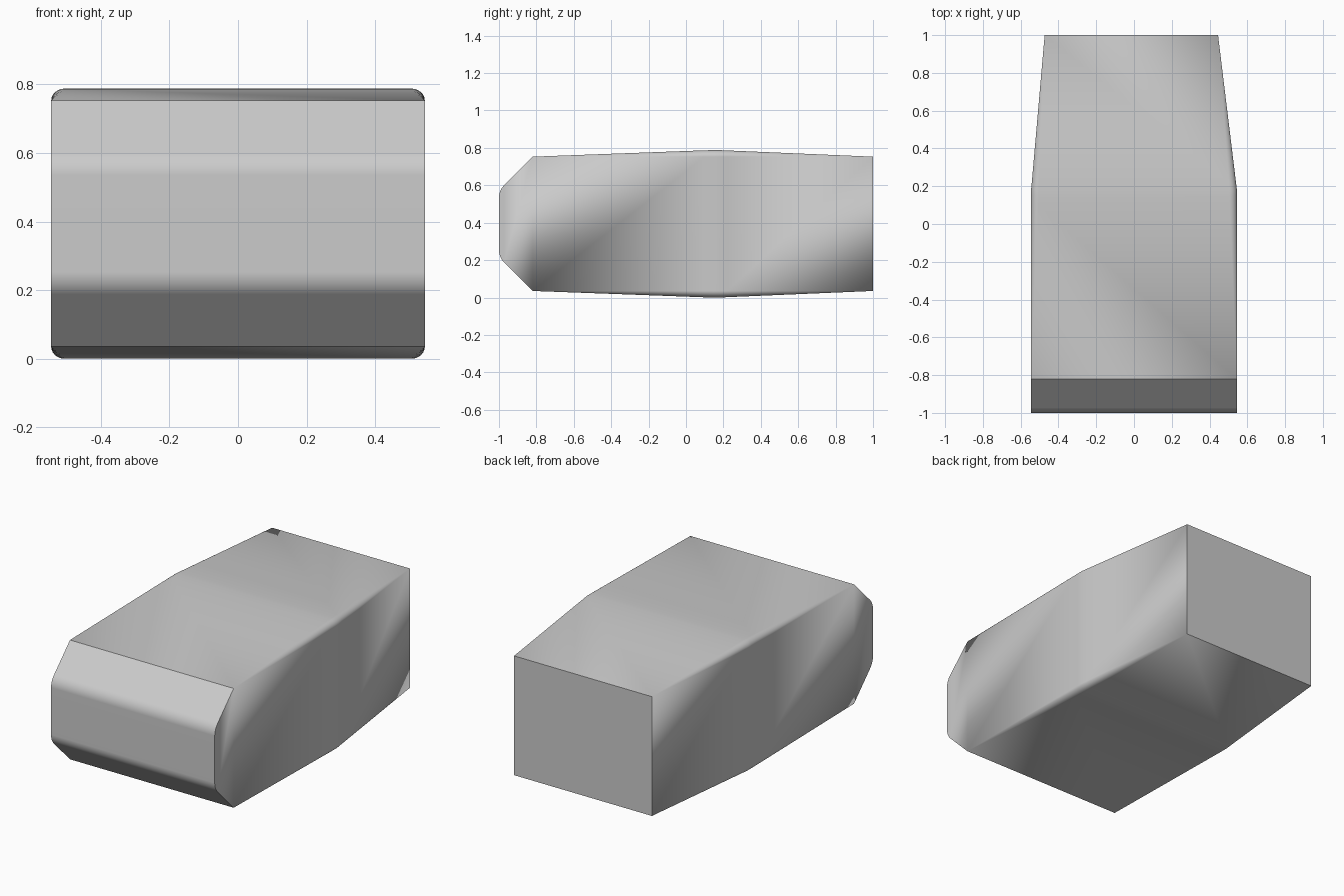
import bpy, bmesh, math

old = bpy.data.objects.get("Cube")
if old:
    bpy.data.objects.remove(old, do_unlink=True)

LOW, HIGH = 0.035, 0.753      # side wall limits
CROWN, ROUND = 0.035, 0.04    # swell of top and bottom, width of edge rounding
MID = (LOW + HIGH) / 2
STEPS = 6


def half_ring(half_height, crown):
    """Offsets from the left wall up and over, as (inset, height)."""
    pts = []
    for i in range(STEPS + 1):
        a = math.pi / 2 * i / STEPS
        pts.append((ROUND * crown * (1 - math.cos(a)),
                    half_height + CROWN * crown * math.sin(a)))
    return pts


def section(bm, y, left, right, half_height, crown):
    """One closed cross-section of the body."""
    arc = half_ring(half_height, crown)
    co = [(left - d, MID + h) for d, h in arc]
    co += [(right + d, MID + h) for d, h in reversed(arc)]
    co += [(right + d, MID - h) for d, h in arc]
    co += [(left - d, MID - h) for d, h in reversed(arc)]
    return [bm.verts.new((x, y, z)) for x, z in co]


# Stations from nose to tail: y, left x, right x, half height of wall, crown
full = (HIGH - LOW) / 2
W = 0.545
stations = []
# rounded corner between nose face and 45 degree chamfer
nose_len = 0.18
tangent = 0.038
radius = tangent / math.tan(math.pi / 8)
flat = full - nose_len - tangent
for i in range(5):
    a = math.pi / 4 * i / 4
    stations.append((-1 + radius * (1 - math.cos(a)), W, -W,
                     flat + radius * math.sin(a), 0))
# swelling body, bend and tapering tail
stations += [(-1 + nose_len, W, -W, full, 0),
             (0.10, W, -W, full, 0.97),
             (0.15, W, -W, full, 1),
             (0.18, W, -W, full, 0.995),
             (0.22, W - 0.005, -W + 0.004, full, 0.95),
             (1.0, 0.445, -0.473, full, 0)]

bm = bmesh.new()
rings = [section(bm, *s) for s in stations]
for a, b in zip(rings, rings[1:]):
    n = len(a)
    for i in range(n):
        j = (i + 1) % n
        bm.faces.new((a[i], a[j], b[j], b[i]))
bm.faces.new(rings[0])
bm.faces.new(rings[-1])
bmesh.ops.remove_doubles(bm, verts=bm.verts, dist=0.0001)
bmesh.ops.recalc_face_normals(bm, faces=bm.faces)

mesh = bpy.data.meshes.new("body_block")
bm.to_mesh(mesh)
bm.free()
body = bpy.data.objects.new("body_block", mesh)
bpy.context.collection.objects.link(body)

# Single plain grey
grey = bpy.data.materials.new("plain_grey")
grey.use_nodes = True
colour = (0.6, 0.6, 0.6, 1)
grey.diffuse_color = colour
grey.node_tree.nodes["Principled BSDF"].inputs["Base Color"].default_value = colour
mesh.materials.append(grey)

# Smooth roundings, crisp nose, chamfer and tail edges
for o in bpy.context.selected_objects:
    o.select_set(False)
body.select_set(True)
bpy.context.view_layer.objects.active = body
bpy.ops.object.shade_smooth_by_angle(angle=math.radians(30))
normals = body.modifiers.new("even_shading", 'WEIGHTED_NORMAL')
normals.keep_sharp = True
